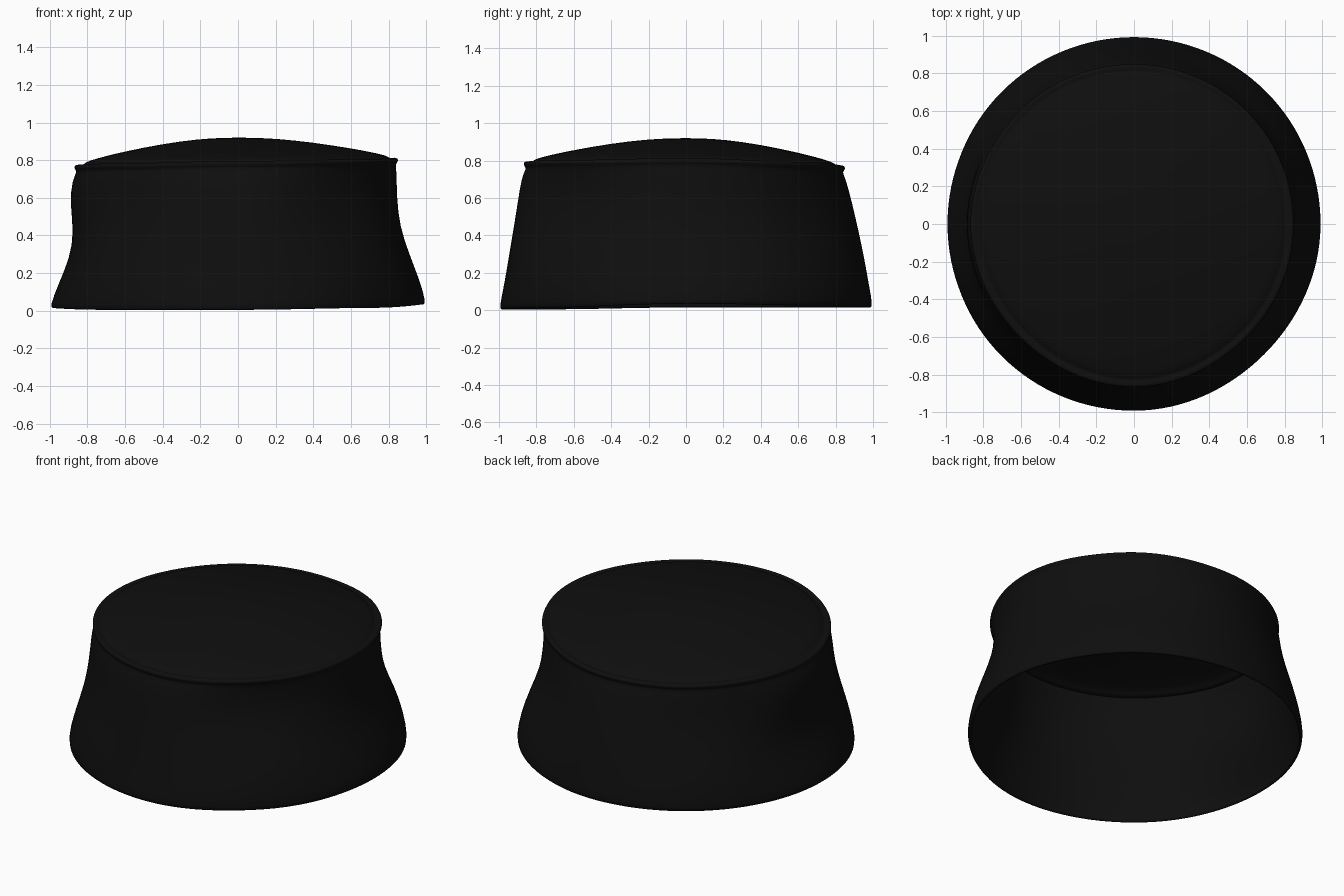
import bpy
import bmesh
from math import cos, sin, pi

cube = bpy.data.objects.get("Cube")
if cube:
    bpy.data.objects.remove(cube)

# Black cloth
cloth = bpy.data.materials.new("black cloth")
cloth.use_nodes = True
black = (0.0045, 0.0045, 0.0045, 1)
cloth.diffuse_color = black
cloth.node_tree.nodes["Principled BSDF"].inputs["Base Color"].default_value = black

# Side profiles in eight directions, counter-clockwise from the left (+x):
# bottom height, rim height, rim radius, then wall radii from hem to rim
LEVELS = (0.02, 0.16, 0.35, 0.54, 0.74, 0.9)
SIDES = (
    (0.03, 0.81, 0.85, 1.0, 0.97, 0.91, 0.86, 0.845, 0.845),
    (0.02, 0.79, 0.85, 1.0, 0.985, 0.94, 0.87, 0.845, 0.84),
    (0.01, 0.77, 0.85, 1.0, 0.98, 0.955, 0.925, 0.89, 0.858),
    (0.01, 0.77, 0.855, 1.0, 0.985, 0.95, 0.905, 0.87, 0.857),
    (0.01, 0.772, 0.87, 1.0, 0.96, 0.895, 0.872, 0.896, 0.882),
    (0.0, 0.78, 0.855, 1.0, 0.985, 0.945, 0.9, 0.87, 0.86),
    (0.0, 0.792, 0.868, 1.0, 0.975, 0.95, 0.925, 0.9, 0.88),
    (0.01, 0.80, 0.85, 0.985, 0.97, 0.93, 0.87, 0.825, 0.832),
)
# Crown: fraction of the rim radius, rise towards the peak
CROWN = ((0.95, 0.0), (0.935, 0.1), (0.9, 0.19), (0.8, 0.35), (0.7, 0.49),
         (0.47, 0.77), (0.24, 0.95), (0.1, 0.99))
PEAK = 0.92
SEGMENTS = 64


def side_at(j):
    """Blend the two nearest side profiles smoothly."""
    step = SEGMENTS // len(SIDES)
    i, part = divmod(j, step)
    w = (1 - cos(pi * part / step)) / 2
    return [a + (b - a) * w for a, b in zip(SIDES[i], SIDES[(i + 1) % len(SIDES)])]


def column(j):
    """Radius and height pairs from the hem up to the crown."""
    low, rim, radius, *wall = side_at(j)
    pts = [(wall[0] - 0.012, low)]
    pts += [(r, low + t * (rim - low)) for t, r in zip(LEVELS, wall)]
    # Seam under the rim, rounded rim, and groove inside it
    pts += [(radius - 0.012, rim - 0.035), (radius - 0.006, rim - 0.026),
            (radius + 0.002, rim - 0.014), (radius, rim),
            (radius - 0.015, rim + 0.005), (radius - 0.03, rim + 0.001)]
    pts += [(radius * f, rim + (PEAK - rim) * k) for f, k in CROWN]
    return pts


bm = bmesh.new()
columns = []
for j in range(SEGMENTS):
    a = 2 * pi * j / SEGMENTS
    columns.append([bm.verts.new((r * cos(a), r * sin(a), z)) for r, z in column(j)])
peak = bm.verts.new((0, 0, PEAK))
for j, col in enumerate(columns):
    nxt = columns[(j + 1) % SEGMENTS]
    for i in range(len(col) - 1):
        bm.faces.new((col[i], nxt[i], nxt[i + 1], col[i + 1]))
    bm.faces.new((col[-1], nxt[-1], peak))

mesh = bpy.data.meshes.new("cap_shell")
bm.to_mesh(mesh)
bm.free()
mesh.materials.append(cloth)
cap = bpy.data.objects.new("cap_shell", mesh)
bpy.context.collection.objects.link(cap)
for face in mesh.polygons:
    face.use_smooth = True

# Thin hollow cloth with a soft hem
shell = cap.modifiers.new("cloth thickness", "SOLIDIFY")
shell.thickness = 0.022
shell.offset = -1
soft = cap.modifiers.new("soft cloth", "SUBSURF")
soft.levels = soft.render_levels = 1
